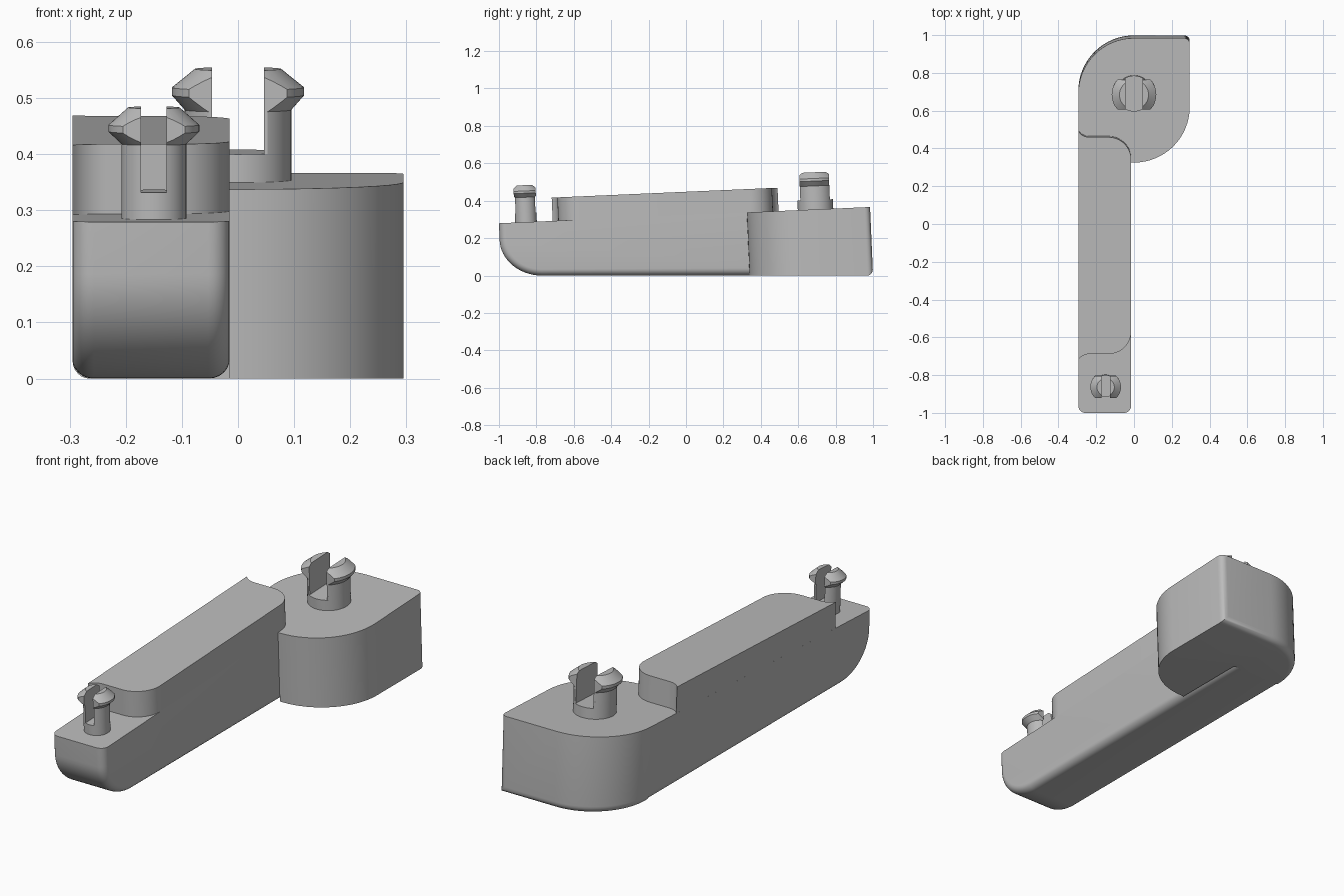
import bpy, bmesh, math

cube = bpy.data.objects.get("Cube")
if cube:
    bpy.data.objects.remove(cube, do_unlink=True)

SLOPE = 0.0437      # gentle tilt of everything above the flat base
DECK = 0.3225       # deck height at y = 0
TOP = 0.447         # raised rib height at y = 0
LEFT, RIGHT = -0.295, -0.015
R = 0.295           # big corner radius of the head

grey = bpy.data.materials.new("plain_grey")
grey.use_nodes = True
COLOUR = (0.5, 0.5, 0.5, 1)
grey.diffuse_color = COLOUR
grey.node_tree.nodes["Principled BSDF"].inputs["Base Color"].default_value = COLOUR


def arc(cx, cy, r, a0, a1, n=16):
    angles = [math.radians(a0 + (a1 - a0) * i / n) for i in range(n + 1)]
    return [(cx + r * math.cos(a), cy + r * math.sin(a)) for a in angles]


def prism(bm, points, depth):
    """Extrude a closed outline of 3D points along a vector."""
    face = bm.faces.new([bm.verts.new(p) for p in points])
    new = bmesh.ops.extrude_face_region(bm, geom=[face], use_keep_orig=True)["geom"]
    bmesh.ops.translate(bm, vec=depth, verts=[v for v in new if isinstance(v, bmesh.types.BMVert)])
    bmesh.ops.recalc_face_normals(bm, faces=bm.faces)


def fillet(bm, rule, radius):
    edges = [e for e in bm.edges if rule(*[v.co for v in e.verts])]
    bmesh.ops.bevel(bm, geom=edges, offset=radius, offset_type='OFFSET',
                    segments=6, profile=0.5, affect='EDGES', clamp_overlap=True)


def finish(bm, name):
    # tilt the deck while the underside stays flat on the ground
    for v in bm.verts:
        v.co.z += SLOPE * v.co.y * max(0, min(1, v.co.z / DECK))
        v.co.y -= SLOPE * v.co.z
    bmesh.ops.recalc_face_normals(bm, faces=bm.faces)
    mesh = bpy.data.meshes.new(name)
    bm.to_mesh(mesh)
    bm.free()
    mesh.materials.append(grey)
    obj = bpy.data.objects.new(name, mesh)
    bpy.context.collection.objects.link(obj)
    bpy.ops.object.select_all(action='DESELECT')
    obj.select_set(True)
    bpy.context.view_layer.objects.active = obj
    bpy.ops.object.shade_smooth_by_angle(angle=math.radians(30))


# Arm: side profile with a rounded nose, edges filleted below the deck
bm = bmesh.new()
nose = arc(-0.773, 0.215, 0.215, 270, 180)
side = [(0.705, DECK), (0.705, 0)] + nose + [(-0.988, DECK)]
prism(bm, [(LEFT, y, z) for y, z in side], (RIGHT - LEFT, 0, 0))
fillet(bm, lambda a, b: abs(a.x - b.x) < 1e-4 and min(a.z, b.z) < DECK - 0.01
       and max(a.y, b.y) - min(a.y, b.y) + 0.7 > 0 and not (a.y > 0.7 and b.y > 0.7), 0.038)
finish(bm, "arm")

# Head: two big round corners, filleted along the back
bm = bmesh.new()
plan = [(RIGHT, 0.705), (RIGHT, 0.34)] + arc(0, 0.635, R, 270, 360) + [(R, 1.0)]
plan += arc(0, 0.705, R, 90, 180)
prism(bm, [(x, y, 0) for x, y in plan], (0, 0, DECK))


def back_edge(a, b):
    low = a.z < 1e-4 and b.z < 1e-4 and min(a.y, b.y) > 0.7 and not (a.x > 0.29 and b.x > 0.29)
    inner = abs(a.y - 0.705) < 1e-4 and abs(b.y - 0.705) < 1e-4
    corner = min(a.y, b.y) > 0.99 and min(a.x, b.x) > 0.29
    return (low and not inner) or corner


fillet(bm, back_edge, 0.03)
finish(bm, "head")

# Raised rib on the arm, with one rounded corner and one flared corner at each end
bm = bmesh.new()
plan = arc(-0.135, 0.36, 0.12, 0, 90) + arc(-0.235, 0.555, 0.075, 270, 217, 8)
plan += arc(-0.235, -0.745, 0.075, 143, 90, 8) + arc(-0.135, -0.55, 0.12, 270, 360)
prism(bm, [(x, y, DECK) for x, y in plan], (0, 0, TOP - DECK))
finish(bm, "raised_rib")


# Snap pegs: round stub carrying two barbed prongs
def lathe(bm, profile, cx, cy, n=48):
    rings = [[bm.verts.new((cx + x, cy + y, z)) for x, y in arc(0, 0, r, 0, 360, n)[:-1]]
             for r, z in profile]
    for low, high in zip(rings, rings[1:]):
        for i in range(n):
            j = (i + 1) % n
            bm.faces.new((low[i], low[j], high[j], high[i]))
    bm.faces.new(rings[0][::-1])
    bm.faces.new(rings[-1])


def trim(bm, point, normal):
    geom = bm.verts[:] + bm.edges[:] + bm.faces[:]
    bmesh.ops.bisect_plane(bm, geom=geom, plane_co=point, plane_no=normal, clear_outer=True)
    bmesh.ops.holes_fill(bm, edges=[e for e in bm.edges if e.is_boundary], sides=0)


def peg(name, cx, cy, shaft, barb, tip, slot, crop, heights):
    floor, neck, barb_low, barb_high, end = heights
    bm = bmesh.new()
    lathe(bm, [(shaft, DECK - 0.02), (shaft, floor)], cx, cy)
    finish(bm, name + "_stub")
    for side, label in ((-1, "right"), (1, "left")):
        bm = bmesh.new()
        lathe(bm, [(shaft, floor), (shaft, neck), (barb, barb_low),
                   (barb, barb_high), (tip, end)], cx, cy)
        trim(bm, (cx + side * slot, cy, 0), (-side, 0, 0))
        for way in (-1, 1):
            trim(bm, (cx, cy + way * crop, 0), (0, way, 0))
        finish(bm, f"{name}_{label}_prong")


peg("large_peg", 0, 0.708, 0.095, 0.118, 0.077, 0.046, 0.079,
    (0.373, 0.448, 0.474, 0.488, 0.521))
peg("small_peg", -0.15, -0.843, 0.058, 0.081, 0.046, 0.023, 0.059,
    (0.371, 0.455, 0.477, 0.489, 0.52))
